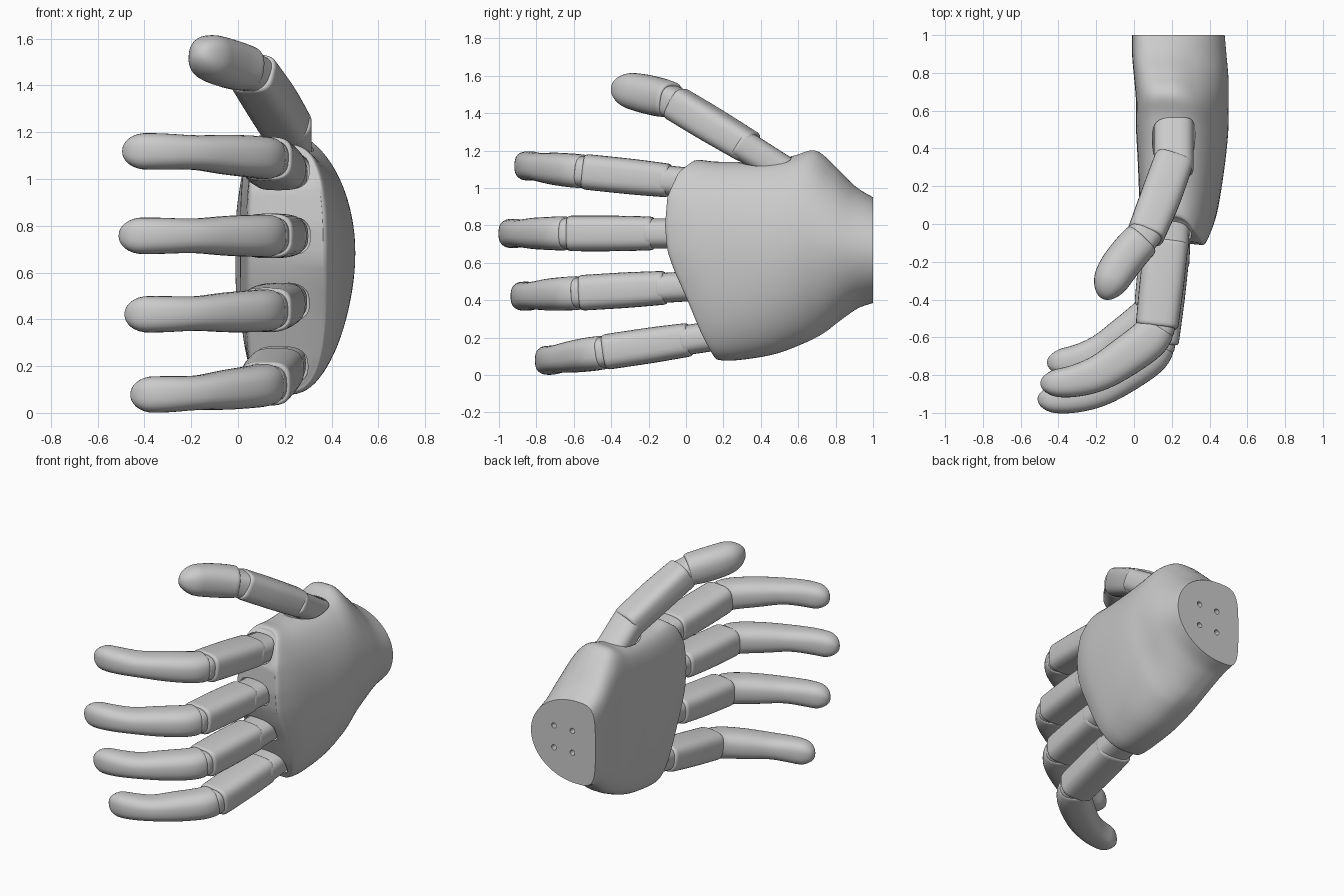
import bpy
import bmesh
import math
from mathutils import Vector

if "Cube" in bpy.data.objects:
    bpy.data.objects.remove(bpy.data.objects["Cube"])


def spline(rows, u):
    """Catmull-Rom sample (u in 0..1) through rows of numbers."""
    n = len(rows) - 1
    i = min(int(u * n), n - 1)
    t = u * n - i
    p0, p1, p2, p3 = (rows[max(0, min(n, i + k))] for k in (-1, 0, 1, 2))
    return [0.5 * (2 * b + (c - a) * t + (2 * a - 5 * b + 4 * c - d) * t * t
                   + (3 * b - a - 3 * c + d) * t ** 3)
            for a, b, c, d in zip(p0, p1, p2, p3)]


def lerp_table(table, v):
    for (a, fa), (b, fb) in zip(table, table[1:]):
        if v <= b:
            return fa + (fb - fa) * (v - a) / (b - a)
    return table[-1][1]


def finish(name, bm):
    bmesh.ops.recalc_face_normals(bm, faces=bm.faces)
    mesh = bpy.data.meshes.new(name)
    bm.to_mesh(mesh)
    bm.free()
    ob = bpy.data.objects.new(name, mesh)
    bpy.context.collection.objects.link(ob)
    return ob


def loft(name, rows, start=(0.02, 0.88), end=(0.02, 0.88), power=2.8, steps=36, n=32):
    """Rounded tube; rows are (x, y, z, width, thickness); ends are (radius, end scale)."""
    samples = [spline(rows, 0.5 - 0.5 * math.cos(math.pi * k / steps)) for k in range(steps + 1)]
    pts = [Vector(s[:3]) for s in samples]
    dist = [0.0]
    for a, b in zip(pts, pts[1:]):
        dist.append(dist[-1] + (b - a).length)
    bm = bmesh.new()
    rings = []
    for k, p in enumerate(pts):
        tan = (pts[min(k + 1, steps)] - pts[max(k - 1, 0)]).normalized()
        side = Vector((0, 0, 1)).cross(tan).normalized()
        up = tan.cross(side)
        scale = 1.0
        for d, (r, f) in ((dist[k], start), (dist[-1] - dist[k], end)):
            if d < r:
                scale *= f + (1 - f) * math.sqrt(max(0, 1 - (1 - d / r) ** 2))
        ring = []
        for j in range(n):
            a = 2 * math.pi * j / n
            c, s = math.cos(a), math.sin(a)
            c = math.copysign(abs(c) ** (2 / power), c) * samples[k][3] / 2 * scale
            s = math.copysign(abs(s) ** (2 / power), s) * samples[k][4] / 2 * scale
            ring.append(bm.verts.new(p + up * c + side * s))
        rings.append(ring)
    for a, b in zip(rings, rings[1:]):
        for j in range(n):
            bm.faces.new((a[j], a[(j + 1) % n], b[(j + 1) % n], b[j]))
    bm.faces.new(rings[0])
    bm.faces.new(rings[-1])
    return finish(name, bm)


# Palm: D-shaped sections swept from the curved knuckle edge to the flat wrist
KNUCKLE_EDGE = [(-1, .14), (-.74, .075), (-.38, 0), (-.1, -.065), (.1, -.1), (.36, -.112),
                (.66, -.1), (.89, -.05), (1, .02)]
# fraction along, z low, z high, x low, x high, back roundness
STATIONS = [(0, .10, 1.13, .06, .365, 3.2), (.025, .08, 1.15, .04, .39, 3.0),
            (.15, .08, 1.14, .03, .44, 2.5), (.37, .11, 1.145, .02, .48, 2.2),
            (.55, .165, 1.17, .01, .5, 2.0), (.68, .22, 1.2, .01, .5, 1.85),
            (.79, .29, 1.115, 0, .5, 1.85), (.9, .355, 1.01, -.01, .49, 1.9),
            (1, .385, .95, -.01, .48, 2.0)]


def make_palm(m=44, steps=48):
    bm = bmesh.new()
    rings = []
    for k in range(steps + 1):
        s, z0, z1, x0, x1, e = spline(STATIONS, k / steps)
        xc = x0 + (0.42 - 0.12 * max(0, s - .6) / .4) * (x1 - x0)
        back, front = [], []
        for i in range(m + 1):
            v = -math.cos(math.pi * i / m)
            z = (z0 + z1) / 2 + v * (z1 - z0) / 2
            for side, reach, p in ((back, x1 - xc, e), (front, x0 - xc, 4.0)):
                if side is front and i in (0, m):
                    continue
                x = xc + reach * max(0, 1 - abs(v) ** p) ** (1 / p)
                y = lerp_table(KNUCKLE_EDGE, v) + 0.1 * (.36 - x)
                side.append(bm.verts.new((x, y + (1 - y) * s, z)))
        rings.append(back + front[::-1])
    n = 2 * m
    for a, b in zip(rings, rings[1:]):
        for j in range(n):
            bm.faces.new((a[j], a[(j + 1) % n], b[(j + 1) % n], b[j]))
    for r in (rings[0], rings[-1]):
        bm.faces.new((r[0], r[1], r[n - 1]))
        for j in range(1, m - 1):
            bm.faces.new((r[j], r[j + 1], r[n - j - 1], r[n - j]))
        bm.faces.new((r[m - 1], r[m], r[m + 1]))
    return finish("palm", bm)


palm = make_palm()
parts = [palm]
cutters = []

# Fingers: y shift, z at the knuckle, sideways splay, curl reach
FINGERS = {"index": (0, 1.03, .105, .99), "middle": (-.085, .757, 0, 1.02),
           "ring": (-.02, .472, -.06, .97), "little": (.11, .203, -.148, .92)}
for finger, (dy, z0, splay, reach) in FINGERS.items():
    def path(*rows):
        return [(min(x, .1) * reach + max(x - .1, 0), y + dy, z0 - splay * y, w, t)
                for x, y, w, t in rows]

    cutters.append(loft(finger + "_socket_cutter", path((.19, .08, .17, .24), (.175, -.35, .17, .24))))
    parts.append(loft(finger + "_peg", path((.19, .07, .16, .22), (.18, -.14, .16, .22))))
    parts.append(loft(finger + "_lower_segment",
                      path((.175, -.09, .18, .23), (.15, -.3, .19, .235), (.122, -.545, .19, .225)),
                      power=3.2))
    parts.append(loft(finger + "_joint", path((.13, -.48, .165, .2), (.11, -.58, .165, .2))))
    parts.append(loft(finger + "_tip",
                      path((.12, -.545, .18, .2), (.075, -.612, .18, .215), (-.05, -.705, .17, .21),
                           (-.19, -.79, .148, .19), (-.34, -.835, .155, .165), (-.5, -.845, .155, .13)),
                      end=(.1, .03), power=2.6))

# Thumb
cutters.append(loft("thumb_socket_cutter", [(.21, .6, 1.04, .18, .225), (.21, .25, 1.26, .18, .225)]))
parts.append(loft("thumb_peg", [(.21, .585, 1.05, .165, .21), (.21, .28, 1.245, .165, .21)]))
parts.append(loft("thumb_lower_segment",
                  [(.212, .34, 1.215, .175, .21), (.14, .14, 1.335, .185, .215), (.06, -.06, 1.455, .185, .2)],
                  power=3.2))
parts.append(loft("thumb_joint", [(.08, -.02, 1.435, .17, .18), (.0, -.13, 1.485, .17, .18)]))
parts.append(loft("thumb_tip",
                  [(.045, -.08, 1.47, .19, .2), (-.02, -.15, 1.487, .205, .205),
                   (-.1, -.26, 1.513, .2, .2), (-.165, -.395, 1.54, .165, .16)],
                  end=(.12, .03), power=2.4))

# Screw holes in the wrist face
for x in (.165, .305):
    for z in (.59, .74):
        bpy.ops.mesh.primitive_cylinder_add(vertices=20, radius=.018, depth=.16, location=(x, 1, z),
                                            rotation=(math.pi / 2, 0, 0))
        bpy.context.object.name = "screw_hole_cutter"
        cutters.append(bpy.context.object)

# Cut sockets and holes into the palm
bpy.context.view_layer.objects.active = palm
for cutter in cutters:
    cutter.hide_render = True
    mod = palm.modifiers.new("cut", 'BOOLEAN')
    mod.operation = 'DIFFERENCE'
    mod.solver = 'EXACT'
    mod.object = cutter
    bpy.ops.object.modifier_apply(modifier=mod.name)
for cutter in cutters:
    bpy.data.objects.remove(cutter)

# Smooth shading with crisp edges
bpy.ops.object.select_all(action='DESELECT')
for ob in parts:
    ob.select_set(True)
bpy.context.view_layer.objects.active = palm
bpy.ops.object.shade_smooth_by_angle(angle=math.radians(35))
